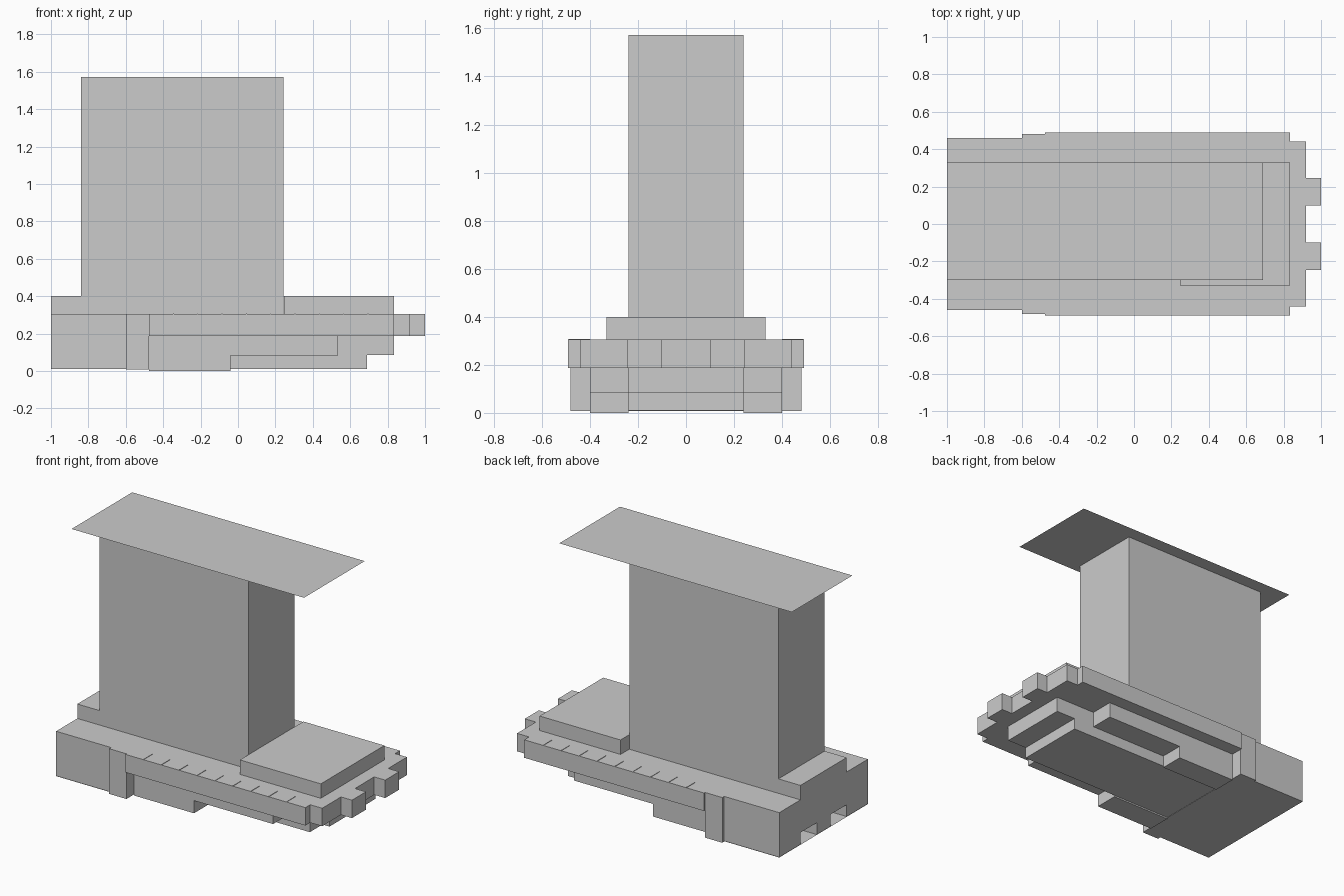
import bpy
import bmesh

cube = bpy.data.objects.get("Cube")
if cube:
    bpy.data.objects.remove(cube, do_unlink=True)

grey = bpy.data.materials.new("light_grey")
grey.use_nodes = True
COLOUR = (0.6, 0.6, 0.6, 1)
grey.diffuse_color = COLOUR
grey.node_tree.nodes["Principled BSDF"].inputs["Base Color"].default_value = COLOUR


def extrude(name, outline, shift):
    """Make an outline face and push it along shift; no shift leaves a flat sheet."""
    bm = bmesh.new()
    face = bm.faces.new([bm.verts.new(p) for p in outline])
    if shift:
        grown = bmesh.ops.extrude_face_region(bm, geom=[face], use_keep_orig=True)
        moved = [g for g in grown["geom"] if isinstance(g, bmesh.types.BMVert)]
        bmesh.ops.translate(bm, verts=moved, vec=shift)
        bmesh.ops.recalc_face_normals(bm, faces=bm.faces)
    mesh = bpy.data.meshes.new(name)
    bm.to_mesh(mesh)
    bm.free()
    mesh.materials.append(grey)
    obj = bpy.data.objects.new(name, mesh)
    bpy.context.collection.objects.link(obj)
    return obj


def box(name, x, y, z):
    base = [(x[0], y[0], z[0]), (x[1], y[0], z[0]), (x[1], y[1], z[0]), (x[0], y[1], z[0])]
    return extrude(name, base, (0, 0, z[1] - z[0]) if z[1] > z[0] else None)


def side_pair(name, x, y, z):
    box("left_" + name, x, y, z)
    box("right_" + name, x, (-y[1], -y[0]), z)


def centred(name, x, half, z):
    return box(name, x, (-half, half), z)


DECK = 0.305
LEDGE = 0.187

# Tower and its overhanging flat roof sheet
centred("tower", (-0.84, 0.243), 0.24, (DECK, 1.572))
box("roof_sheet", (-1, 0.69), (-0.3, 0.33), (1.573, 1.573))

# Raised blocks beside the tower
centred("rear_step", (-1, -0.84), 0.24, (DECK, 0.4))
centred("front_platform", (0.245, 0.833), 0.33, (DECK, 0.4))

# Rear base with two low openings in its end wall, over a floor sheet
half = [(0.46, DECK), (0.46, 0.012), (0.24, 0.012), (0.24, 0.09), (0.07, 0.09), (0.07, 0.012)]
section = half + [(-y, z) for y, z in reversed(half)]
extrude("rear_base", [(-1, y, z) for y, z in section], (0.4, 0, 0))
centred("rear_floor", (-1, -0.6), 0.46, (0.01, 0.01))

# Wider collar between the rear base and the ledges
centred("collar", (-0.6, -0.475), 0.48, (0.008, DECK))

# Stepped keel and overhanging deck
centred("keel", (-0.475, 0.69), 0.24, (0.01, LEDGE))
centred("keel_nose", (0.69, 0.833), 0.24, (0.085, LEDGE))
centred("deck", (-0.475, 0.833), 0.49, (LEDGE, DECK))

# Stepped side skirts below the deck
side_pair("skirt_rear", (-0.475, -0.04), (0.24, 0.4), (0, LEDGE))
side_pair("skirt_front", (-0.04, 0.535), (0.24, 0.4), (0.083, LEDGE))

# End bumper with two lugs
centred("bumper", (0.833, 0.92), 0.44, (LEDGE, DECK))
side_pair("bumper_lug", (0.92, 1), (0.1, 0.245), (LEDGE, DECK))

# Fine seams across the deck edges
for i in range(1, 10):
    x = -0.475 + 0.13 * i
    side_pair(f"deck_seam_{i}", (x - 0.002, x + 0.002), (0.4, 0.488), (DECK, DECK + 0.003))
